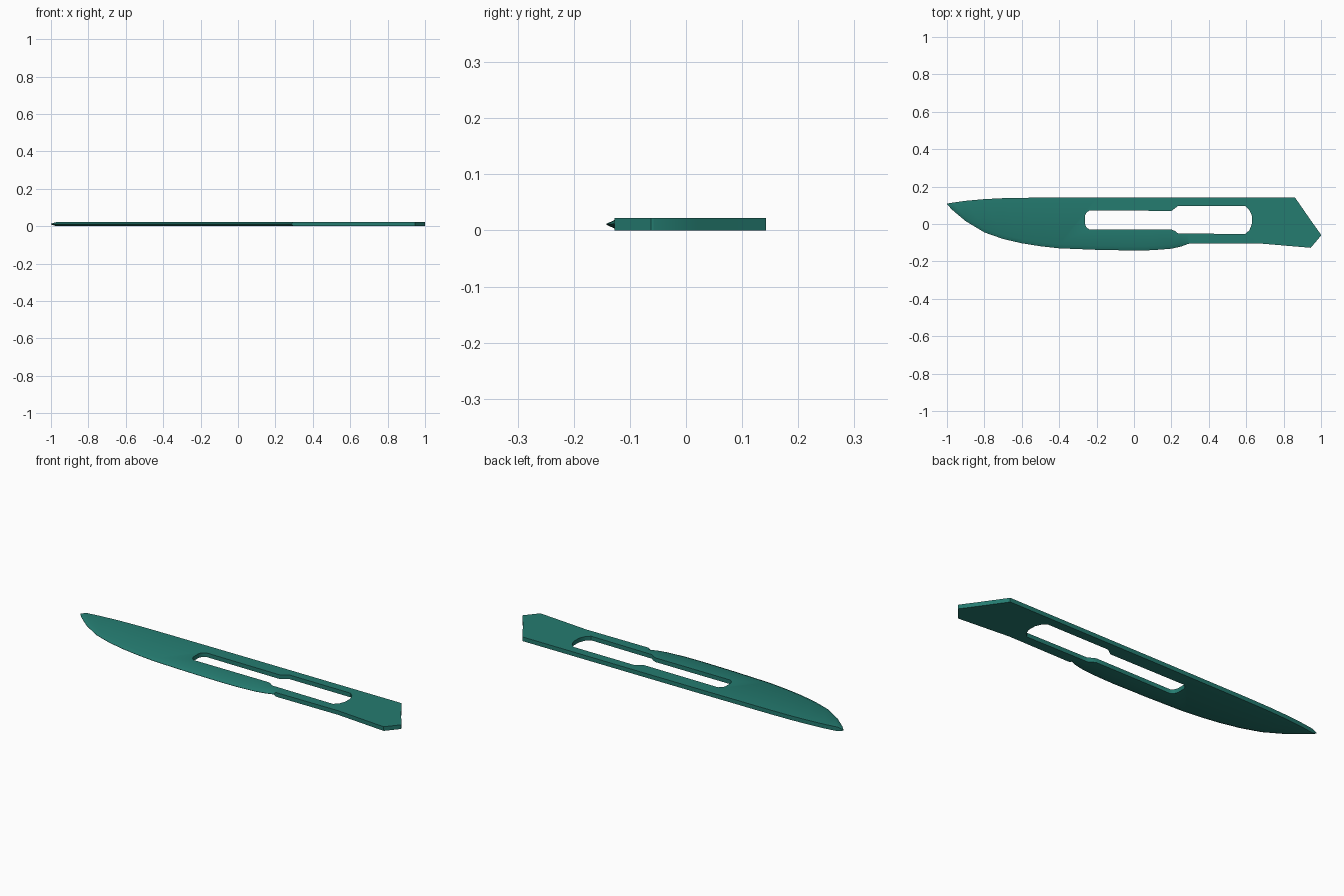
import bpy
import bmesh

if "Cube" in bpy.data.objects:
    bpy.data.objects.remove(bpy.data.objects["Cube"])

MID = 0.011      # half the plate thickness
GRIND = 0.022    # width of the sharpened bevel
EDGE = 0.0008    # half thickness of the cutting edge

teal = bpy.data.materials.new("teal")
teal.use_nodes = True
teal.diffuse_color = (0.018, 0.2, 0.163, 1)
teal.node_tree.nodes["Principled BSDF"].inputs["Base Color"].default_value = teal.diffuse_color


def make_object(name, bm):
    bmesh.ops.recalc_face_normals(bm, faces=bm.faces)
    mesh = bpy.data.meshes.new(name)
    bm.to_mesh(mesh)
    bm.free()
    mesh.materials.append(teal)
    obj = bpy.data.objects.new(name, mesh)
    bpy.context.collection.objects.link(obj)
    return obj


# Blade and tang: cross-sections along x as (x, lower y, spine y)
stations = [
    (-1, .105, .109), (-.97, .074, .114), (-.9, .015, .124), (-.8, -.045, .133),
    (-.7, -.08, .138), (-.6, -.103, .14), (-.5, -.119, .141), (-.4, -.13, .141),
    (-.2, -.138, .142), (0, -.142, .1425), (.1, -.14, .1425), (.2, -.132, .1425),
    (.25, -.121, .1425), (.285, -.108, .1425), (.295, -.105, .1425),
    (.66, -.103, .1425), (.86, -.12, .1425), (.945, -.127, .02), (1, -.062, -.057),
]
bm = bmesh.new()
rings = []
for x, low, top in stations:
    body = 0.002 if x == -1 else MID
    edge = EDGE if x < 0.29 else body
    grind = min(GRIND, 0.6 * (top - low))
    section = [(top, -body), (top, body), (low + grind, body),
               (low, edge), (low, -edge), (low + grind, -body)]
    rings.append([bm.verts.new((x, y, MID + z)) for y, z in section])
for a, b in zip(rings, rings[1:]):
    for i in range(6):
        j = (i + 1) % 6
        bm.faces.new((a[i], a[j], b[j], b[i]))
bm.faces.new(rings[0])
bm.faces.new(rings[-1])
blade = make_object("blade", bm)

# Mounting slot: narrow at the blade end, wide at the tang end
slot = [
    (-.262, .0), (-.262, .045), (-.255, .06), (-.238, .073), (.2, .07), (.235, .096),
    (.595, .095), (.617, .075), (.63, .045), (.63, .0), (.617, -.033), (.595, -.054),
    (.235, -.05), (.22, -.038), (.2, -.029), (-.24, -.029), (-.255, -.017),
]
bm = bmesh.new()
face = bm.faces.new([bm.verts.new((x, y, -0.05)) for x, y in slot])
grown = bmesh.ops.extrude_face_region(bm, geom=[face])["geom"]
bmesh.ops.translate(bm, vec=(0, 0, 0.15),
                    verts=[v for v in grown if isinstance(v, bmesh.types.BMVert)])
cutter = make_object("slot_cutter", bm)
cutter.hide_render = True

cut = blade.modifiers.new("slot", 'BOOLEAN')
cut.operation = 'DIFFERENCE'
cut.solver = 'EXACT'
cut.object = cutter
bpy.ops.object.select_all(action='DESELECT')
blade.select_set(True)
bpy.context.view_layer.objects.active = blade
bpy.ops.object.modifier_apply(modifier=cut.name)
bpy.data.objects.remove(cutter)

# Soft shading over the grind, crisp plate edges
bpy.ops.object.shade_smooth_by_angle(angle=0.7)
